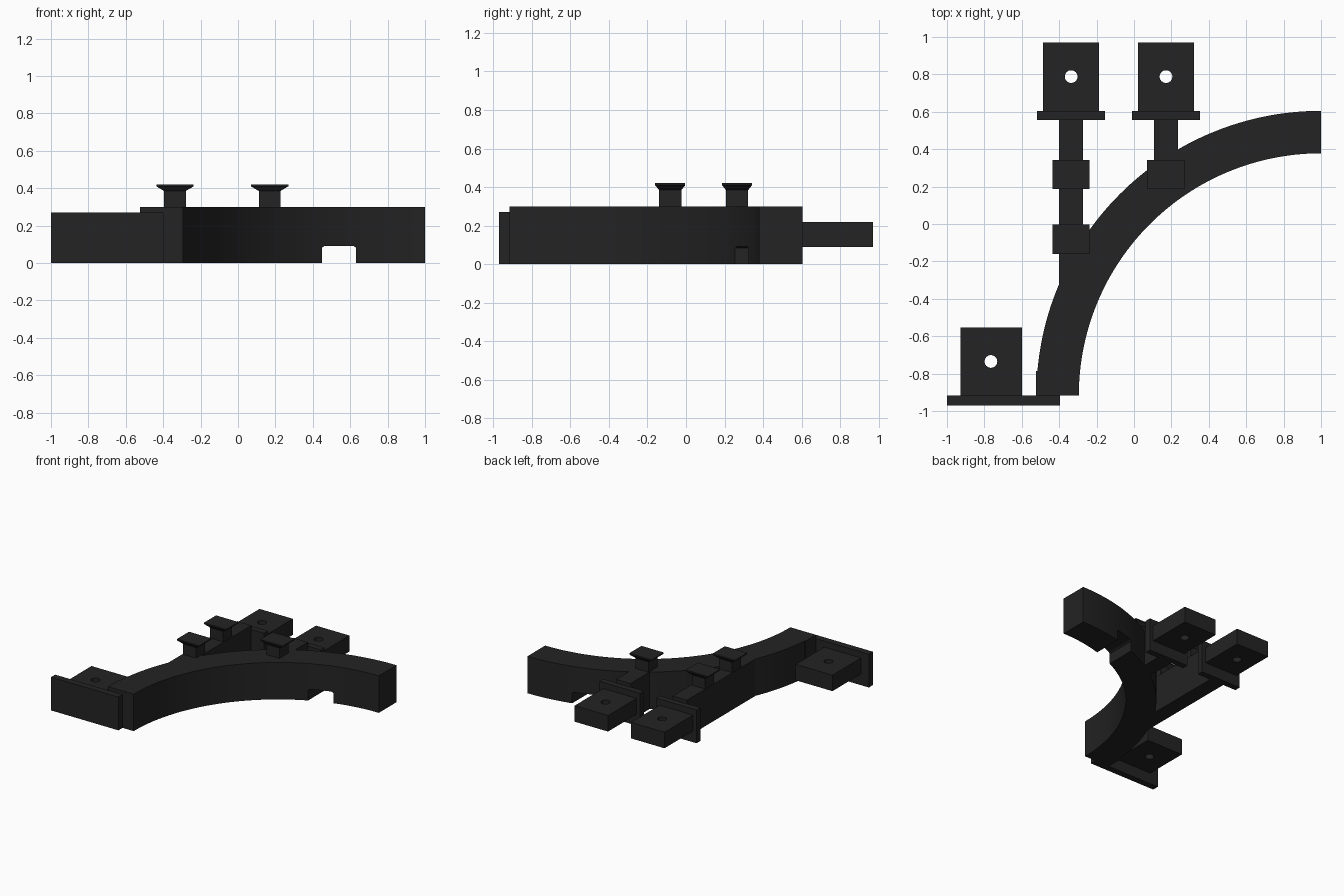
import bpy, bmesh, math

if "Cube" in bpy.data.objects:
    bpy.data.objects.remove(bpy.data.objects["Cube"])

mat = bpy.data.materials.new("charcoal black")
mat.diffuse_color = (0.017, 0.017, 0.017, 1)
mat.use_nodes = True
mat.node_tree.nodes["Principled BSDF"].inputs["Base Color"].default_value = mat.diffuse_color


def make(name, bm):
    bmesh.ops.recalc_face_normals(bm, faces=bm.faces)
    me = bpy.data.meshes.new(name)
    bm.to_mesh(me)
    bm.free()
    me.materials.append(mat)
    ob = bpy.data.objects.new(name, me)
    bpy.context.collection.objects.link(ob)
    return ob


def loft(name, rings):
    """Closed solid through rings of equal point count, capped at both ends."""
    bm = bmesh.new()
    vs = [[bm.verts.new(p) for p in ring] for ring in rings]
    n = len(vs[0])
    for a, b in zip(vs, vs[1:]):
        for i in range(n):
            j = (i + 1) % n
            bm.faces.new((a[i], a[j], b[j], b[i]))
    bm.faces.new(vs[0][::-1])
    bm.faces.new(vs[-1])
    return make(name, bm)


def rect(x0, x1, y0, y1, z):
    return [(x0, y0, z), (x1, y0, z), (x1, y1, z), (x0, y1, z)]


def box(name, x0, x1, y0, y1, z0, z1):
    return loft(name, [rect(x0, x1, y0, y1, z0), rect(x0, x1, y0, y1, z1)])


def cut(ob, cutter):
    mod = ob.modifiers.new("cut", 'BOOLEAN')
    mod.operation = 'DIFFERENCE'
    mod.solver = 'EXACT'
    mod.object = cutter
    cutter.hide_render = True
    cutter.hide_set(True)


def drilled_block(name, x0, x1, y0, y1, hx, hy):
    ob = box(name, x0, x1, y0, y1, 0.09, 0.22)
    circle = [(hx + 0.034 * math.cos(t * math.pi / 16),
               hy + 0.034 * math.sin(t * math.pi / 16)) for t in range(32)]
    drill = loft(name + "_drill", [[(x, y, z) for x, y in circle] for z in (0, 0.4)])
    cut(ob, drill)


# quarter-circle main beam
CX, CY, R_IN, R_OUT, TOP = 1.0, -0.917, 1.295, 1.522, 0.30
rings = []
for i in range(65):
    a = math.pi / 2 * (1 + i / 64)
    c, s = math.cos(a), math.sin(a)
    rings.append([(CX + r * c, CY + r * s, z) for r, z in
                  ((R_IN, 0), (R_OUT, 0), (R_OUT, TOP), (R_IN, TOP))])
beam = loft("curved_beam", rings)

# chamfered notch through the underside of the beam
notch = [(0.45, -0.1), (0.63, -0.1), (0.63, 0.083), (0.615, 0.092),
         (0.465, 0.092), (0.45, 0.083)]
cut(beam, loft("notch_cutter", [[(x, y, z) for x, z in notch] for y in (0.1, 0.75)]))

# two straight arms, each with an end plate and a drilled block
for side, cx, y0 in (("left", -0.336, -0.35), ("right", 0.171, 0.2)):
    box(side + "_arm", cx - 0.064, cx + 0.064, y0, 0.56, 0, TOP)
    box(side + "_end_plate", cx - 0.182, cx + 0.182, 0.555, 0.605, 0, 0.27)
    drilled_block(side + "_mount_block", cx - 0.15, cx + 0.15, 0.605, 0.97, cx, 0.788)

# foot of the beam: pad, plate and drilled block
box("foot_pad", -0.525, -0.395, -0.917, -0.785, 0, TOP)
box("foot_plate", -1.0, -0.395, -0.97, -0.917, 0, 0.27)
drilled_block("foot_mount_block", -0.928, -0.598, -0.917, -0.553, -0.765, -0.735)

# flared pegs on top
for i, (x, y) in enumerate(((-0.337, -0.082), (-0.337, 0.265), (0.169, 0.265))):
    loft("peg_%d" % (i + 1), [
        rect(x - w, x + w, y - d, y + d, z) for w, d, z in
        ((0.058, 0.058, 0.28), (0.058, 0.058, 0.385),
         (0.1, 0.078, 0.41), (0.1, 0.078, 0.42))])
